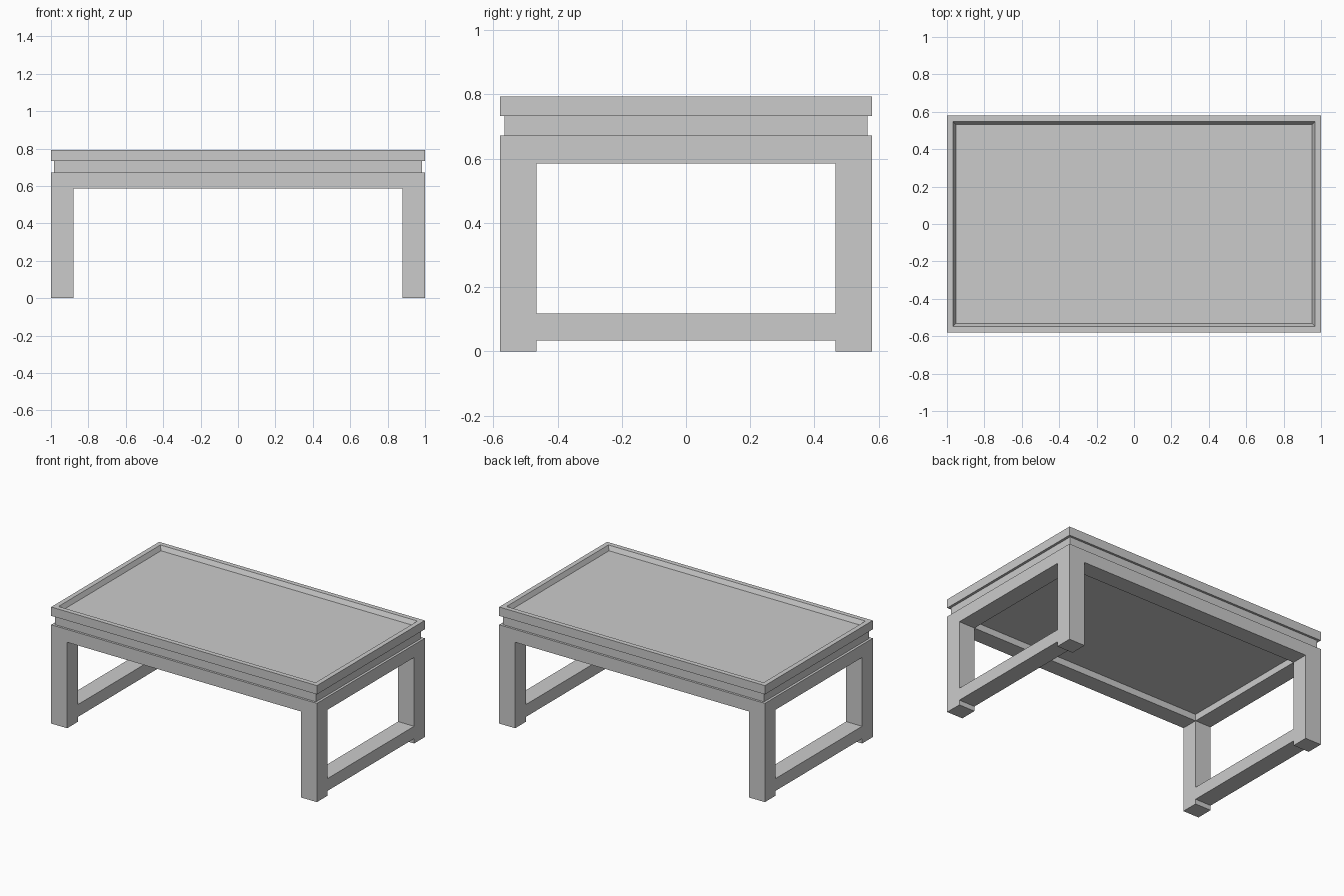
import bpy
import bmesh

if "Cube" in bpy.data.objects:
    bpy.data.objects.remove(bpy.data.objects["Cube"])


def box(name, x, y, z0, z1):
    """Box centred in plan, with half sizes x and y, from z0 to z1."""
    bm = bmesh.new()
    bmesh.ops.create_cube(bm, size=2)
    for v in bm.verts:
        v.co = (v.co.x * x, v.co.y * y, z1 if v.co.z > 0 else z0)
    mesh = bpy.data.meshes.new(name)
    bm.to_mesh(mesh)
    bm.free()
    obj = bpy.data.objects.new(name, mesh)
    bpy.context.collection.objects.link(obj)
    return obj


def cut(obj, x, y, z0, z1):
    """Carve a box out of obj."""
    cutter = box("cutter", x, y, z0, z1)
    cutter.hide_render = True
    mod = obj.modifiers.new("cut", 'BOOLEAN')
    mod.operation = 'DIFFERENCE'
    mod.solver = 'EXACT'
    mod.object = cutter
    bpy.context.view_layer.objects.active = obj
    bpy.ops.object.modifier_apply(modifier=mod.name)
    bpy.data.objects.remove(cutter)


W, D = 1.0, 0.58            # half width and half depth
LEG_X, LEG_Y = 0.88, 0.465  # inner faces of the legs
APRON = 0.585               # underside of the apron

# Base: legs, apron and side stretchers carved from one block
base = box("leg_frame", W, D, 0, 0.672)
cut(base, LEG_X, 1, -0.5, APRON)         # open front and back
cut(base, 2, LEG_Y, 0.117, APRON)        # side windows above stretchers
cut(base, 2, LEG_Y, -0.5, 0.033)         # gap under stretchers
cut(base, LEG_X, LEG_Y, 0.3, 0.63)       # hollow inside the apron

# Recessed neck between base and top
box("neck", 0.983, 0.565, 0.672, 0.733)

# Tabletop with a shallow tray and sloping rim
top = box("tabletop", W, D, 0.733, 0.793)
bm = bmesh.new()
bm.from_mesh(top.data)
bm.normal_update()
face = max(bm.faces, key=lambda f: f.normal.z)
bmesh.ops.inset_region(bm, faces=[face], thickness=0.046)
bmesh.ops.inset_region(bm, faces=[face], thickness=0.021)
for v in face.verts:
    v.co.z -= 0.03
bm.to_mesh(top.data)
bm.free()
